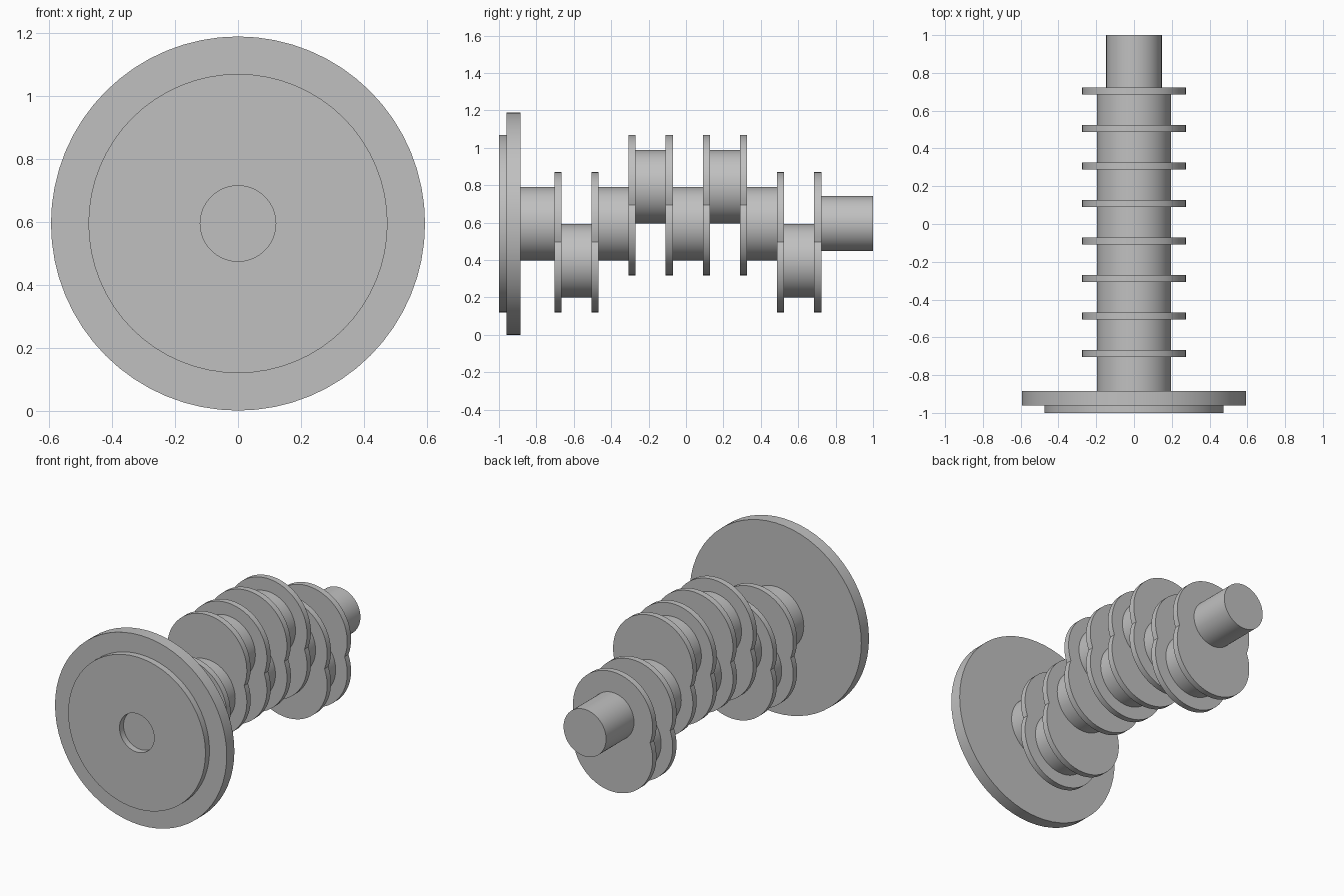
import bpy
import bmesh
from math import pi, sin, cos, acos, radians

cube = bpy.data.objects.get("Cube")
if cube:
    bpy.data.objects.remove(cube)

AXIS = 0.594      # height of the main shaft axis
THROW = 0.198     # offset of the crank pins
PIN_R = 0.196
WEB_R = 0.276
WEB_T = 0.038     # web thickness
PITCH = 0.1985    # spacing of the webs
FIRST = -0.704    # front face of the first web
SEGS = 64

steel = bpy.data.materials.new("steel grey")
steel.use_nodes = True
grey = (0.53, 0.53, 0.53, 1)
steel.diffuse_color = grey
steel.node_tree.nodes["Principled BSDF"].inputs["Base Color"].default_value = grey


def finish(name, bm):
    """Turn the bmesh into a shaded object."""
    bmesh.ops.recalc_face_normals(bm, faces=bm.faces)
    mesh = bpy.data.meshes.new(name)
    bm.to_mesh(mesh)
    bm.free()
    mesh.materials.append(steel)
    obj = bpy.data.objects.new(name, mesh)
    bpy.context.collection.objects.link(obj)
    bpy.ops.object.select_all(action='DESELECT')
    obj.select_set(True)
    bpy.context.view_layer.objects.active = obj
    bpy.ops.object.shade_smooth_by_angle(angle=radians(30))


def lathe(name, profile, z=AXIS):
    """Turn (radius, y) points around an axis along y, capping both ends."""
    bm = bmesh.new()
    rings = [[bm.verts.new((r * cos(2 * pi * i / SEGS), y, z + r * sin(2 * pi * i / SEGS)))
              for i in range(SEGS)] for r, y in profile]
    for a, b in zip(rings, rings[1:]):
        for i in range(SEGS):
            j = (i + 1) % SEGS
            bm.faces.new((a[i], a[j], b[j], b[i]))
    bm.faces.new(rings[0])
    bm.faces.new(rings[-1])
    finish(name, bm)


def web(name, y, side):
    """Plate whose outline is two overlapping circles, pinched at the waist."""
    half = THROW / 2
    sweep = pi - acos(half / WEB_R)
    steps = 36
    outline = []
    for up in (1, -1):
        for i in range(steps + (up == 1)):
            if up == -1 and i == 0:
                continue
            t = sweep * (1 - 2 * i / steps)
            outline.append((up * WEB_R * sin(t), up * (half + WEB_R * cos(t))))
    bm = bmesh.new()
    centre = AXIS + side * half
    face = bm.faces.new([bm.verts.new((x, y, centre + z)) for x, z in outline])
    back = bmesh.ops.extrude_face_region(bm, geom=[face])["geom"]
    bmesh.ops.translate(bm, vec=(0, WEB_T, 0),
                        verts=[v for v in back if isinstance(v, bmesh.types.BMVert)])
    finish(name, bm)


# Flange with raised boss and shallow centre recess
lathe("flange", [(0.12, -0.96), (0.12, -1), (0.475, -1), (0.475, -0.96),
                 (0.594, -0.96), (0.594, -0.884)])

# Front journal and tail shaft
lathe("front_journal", [(PIN_R, -0.884), (PIN_R, FIRST)])
lathe("tail_shaft", [(0.147, FIRST + 7 * PITCH + WEB_T), (0.147, 1)])

# Four throws: outer pins down, inner pins up
for n, side in enumerate((-1, 1, 1, -1)):
    y = FIRST + 2 * n * PITCH
    web(f"front_web_{n + 1}", y, side)
    web(f"rear_web_{n + 1}", y + PITCH, side)
    lathe(f"crank_pin_{n + 1}", [(PIN_R, y + WEB_T), (PIN_R, y + PITCH)],
          AXIS + side * THROW)
    if n < 3:
        lathe(f"main_journal_{n + 1}",
              [(PIN_R, y + PITCH + WEB_T), (PIN_R, y + 2 * PITCH)])
